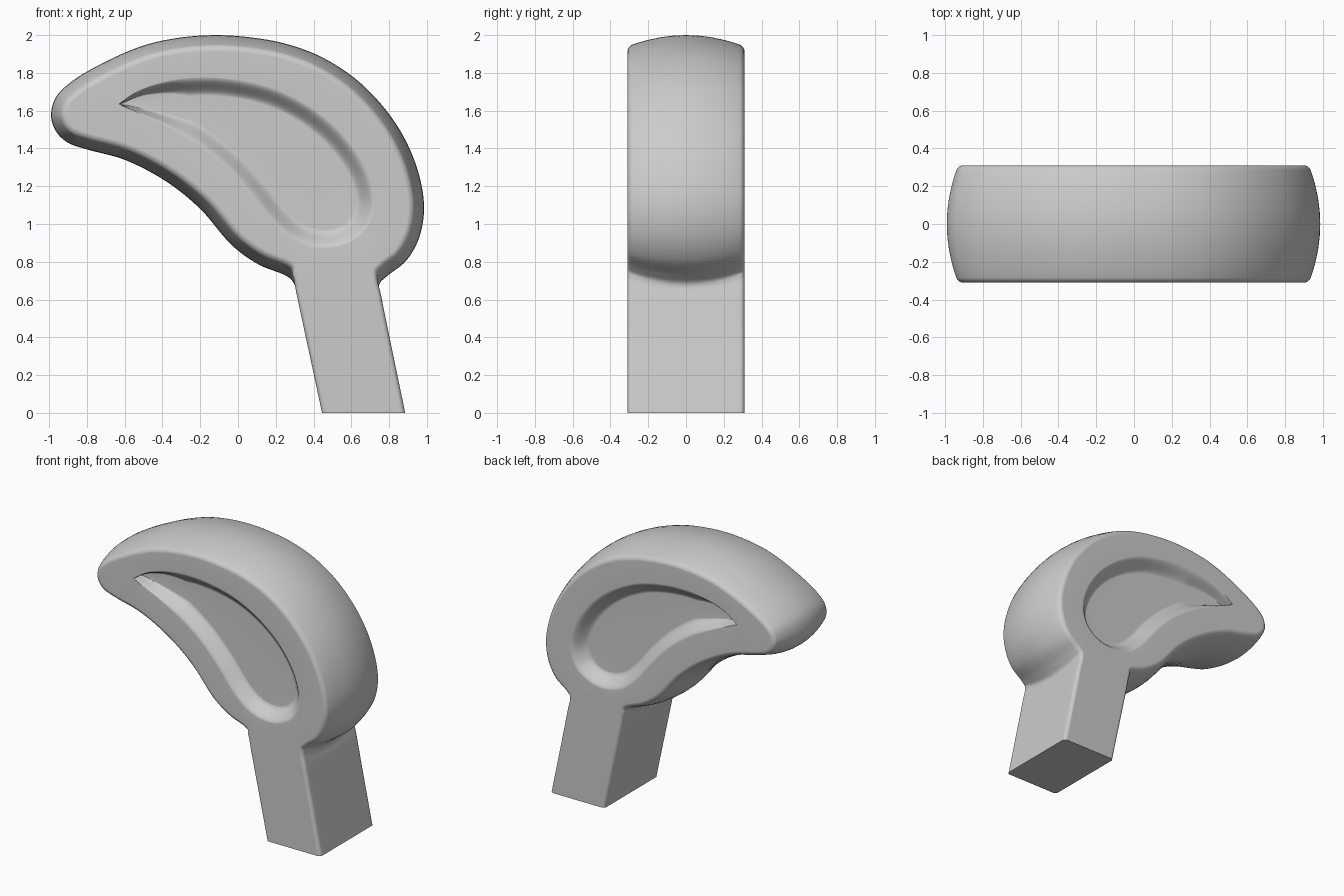
import bpy, bmesh, math
from mathutils import Vector

old = bpy.data.objects.get("Cube")
if old:
    bpy.data.objects.remove(old)

HALF = 0.31       # half depth
BULGE = 0.06      # how far the rim curves inward towards the faces
ROUND = 0.025     # edge rounding radius
DEPTH = 0.08      # depth of the recess
UP = Vector((-0.21, 0.98))  # direction of the leaning handle

# Outline from the right foot of the handle, round the head, to the left foot
OUTLINE = [(0.885, 0), (0.76, 0.61), (0.748, 0.68), (0.79, 0.725), (0.89, 0.805),
           (0.96, 0.93), (0.985, 1.1), (0.94, 1.32), (0.83, 1.54), (0.65, 1.745),
           (0.45, 1.88), (0.25, 1.955), (0.05, 1.99), (-0.13, 2.0), (-0.32, 1.985),
           (-0.5, 1.945), (-0.7, 1.86), (-0.88, 1.755), (-0.965, 1.67), (-0.99, 1.57),
           (-0.96, 1.485), (-0.9, 1.43), (-0.8, 1.395), (-0.6, 1.34), (-0.38, 1.225),
           (-0.2, 1.08), (-0.03, 0.885), (0.11, 0.785), (0.265, 0.72), (0.299, 0.68),
           (0.314, 0.61), (0.445, 0)]
# Teardrop recess, starting and ending at its pointed tip
RECESS = [(-0.63, 1.635), (-0.52, 1.71), (-0.35, 1.765), (-0.18, 1.78), (0.0, 1.765),
          (0.2, 1.715), (0.4, 1.61), (0.57, 1.46), (0.69, 1.27), (0.725, 1.1),
          (0.68, 0.97), (0.58, 0.895), (0.45, 0.87), (0.3, 0.91), (0.17, 1.02),
          (0.06, 1.16), (-0.07, 1.3), (-0.22, 1.42), (-0.4, 1.525), (-0.63, 1.635)]


def clamp(v):
    return max(0.0, min(1.0, v))


def spline(points, steps):
    """Smooth open curve through the points, straight at its ends."""
    p = [Vector(q) for q in points]
    p = [p[0] * 2 - p[1]] + p + [p[-1] * 2 - p[-2]]
    out = []
    for a, b, c, d in zip(p, p[1:], p[2:], p[3:]):
        # knots follow the chord lengths, so uneven spacing does not overshoot
        k1, k2, k3 = ((v - u).length ** 0.5 for u, v in ((a, b), (b, c), (c, d)))
        m1 = k2 * ((b - a) / k1 - (c - a) / (k1 + k2) + (c - b) / k2)
        m2 = k2 * ((c - b) / k2 - (d - b) / (k2 + k3) + (d - c) / k3)
        for i in range(steps):
            t = i / steps
            out.append(b + m1 * t + (3 * (c - b) - 2 * m1 - m2) * t ** 2
                       + (2 * (b - c) + m1 + m2) * t ** 3)
    return out + [p[-2]]


def inward(path, side):
    """Unit normals of an open path, pointing inside."""
    result = []
    for i in range(len(path)):
        t = (path[min(i + 1, len(path) - 1)] - path[max(i - 1, 0)]).normalized()
        result.append(Vector((-t.y, t.x)) * side)
    return result


def add_loop(bm, pts, y):
    return [bm.verts.new((p.x, y, p.y)) for p in pts]


def bridge(bm, a, b):
    for i in range(len(a)):
        j = (i + 1) % len(a)
        bm.faces.new((a[i], a[j], b[j], b[i]))


def fill(bm, loops, side):
    """Flat fill between closed loops."""
    edges = []
    for loop in loops:
        for i, v in enumerate(loop):
            w = loop[(i + 1) % len(loop)]
            edges.append(bm.edges.get((v, w)) or bm.edges.new((v, w)))
    bmesh.ops.triangle_fill(bm, edges=edges, use_beauty=True, normal=(0, side, 0))


outline = spline(OUTLINE, 6)
normals = inward(outline, 1)
normals[0], normals[-1] = Vector((-1, 0)), Vector((1, 0))


def section(bulge, corner):
    """Outline moved inward; the bulge fades out along the handle."""
    pts = []
    for p, n in zip(outline, normals):
        direction = UP.lerp(n, clamp((p.y - 0.68) / 0.08)).normalized()
        pts.append(p + direction * bulge * clamp((p.y - 0.6) / 0.08) + n * corner)
    return pts


# Depth rows: gentle bulge over the rim, then a small rounded edge
half_rows = [(y, BULGE * (y / HALF) ** 2, 0) for y in (0.07, 0.14, 0.21, 0.25)]
for i in range(5):
    a = math.pi / 2 * i / 4
    y = HALF - ROUND * (1 - math.sin(a))
    half_rows.append((y, BULGE * (y / HALF) ** 2, ROUND * (1 - math.cos(a))))
rows = [(-y, b, c) for y, b, c in reversed(half_rows)] + [(0, 0, 0)] + half_rows

bm = bmesh.new()
rings = [add_loop(bm, section(b, c), y) for y, b, c in rows]
for a, b in zip(rings, rings[1:]):
    bridge(bm, a, b)

# Recess on both faces, with a soft S-shaped wall narrowing towards the tip
rim = spline(RECESS, 6)
rim_normals = inward(rim, -1)[:-1]
rim = rim[:-1]
tip = rim[0]
rim_normals[0] = Vector((0.85, -0.5))
for side, face_ring in ((-1, rings[0]), (1, rings[-1])):
    walls = []
    for i in range(9):
        t = i / 8
        pts = [p + n * 0.1 * t * clamp((p - tip).length / 0.4 + 0.02)
               for p, n in zip(rim, rim_normals)]
        drop = DEPTH * t * t * (3 - 2 * t)
        walls.append(add_loop(bm, pts, side * (HALF - drop)))
    for a, b in zip(walls, walls[1:]):
        bridge(bm, a, b)
    fill(bm, [face_ring, walls[0]], side)
    fill(bm, [walls[-1]], side)

bmesh.ops.recalc_face_normals(bm, faces=bm.faces)
mesh = bpy.data.meshes.new("curved_head_with_handle")
bm.to_mesh(mesh)
bm.free()
body = bpy.data.objects.new("curved_head_with_handle", mesh)
bpy.context.collection.objects.link(body)

# Plain grey material
grey = bpy.data.materials.new("plain_grey")
grey.use_nodes = True
colour = (0.6, 0.6, 0.6, 1)
grey.diffuse_color = colour
grey.node_tree.nodes["Principled BSDF"].inputs["Base Color"].default_value = colour
mesh.materials.append(grey)

# Smooth shading with a crisp foot
bpy.ops.object.select_all(action='DESELECT')
body.select_set(True)
bpy.context.view_layer.objects.active = body
bpy.ops.object.shade_smooth_by_angle(angle=math.radians(50))
weighted = body.modifiers.new("even_shading", 'WEIGHTED_NORMAL')
weighted.keep_sharp = True
